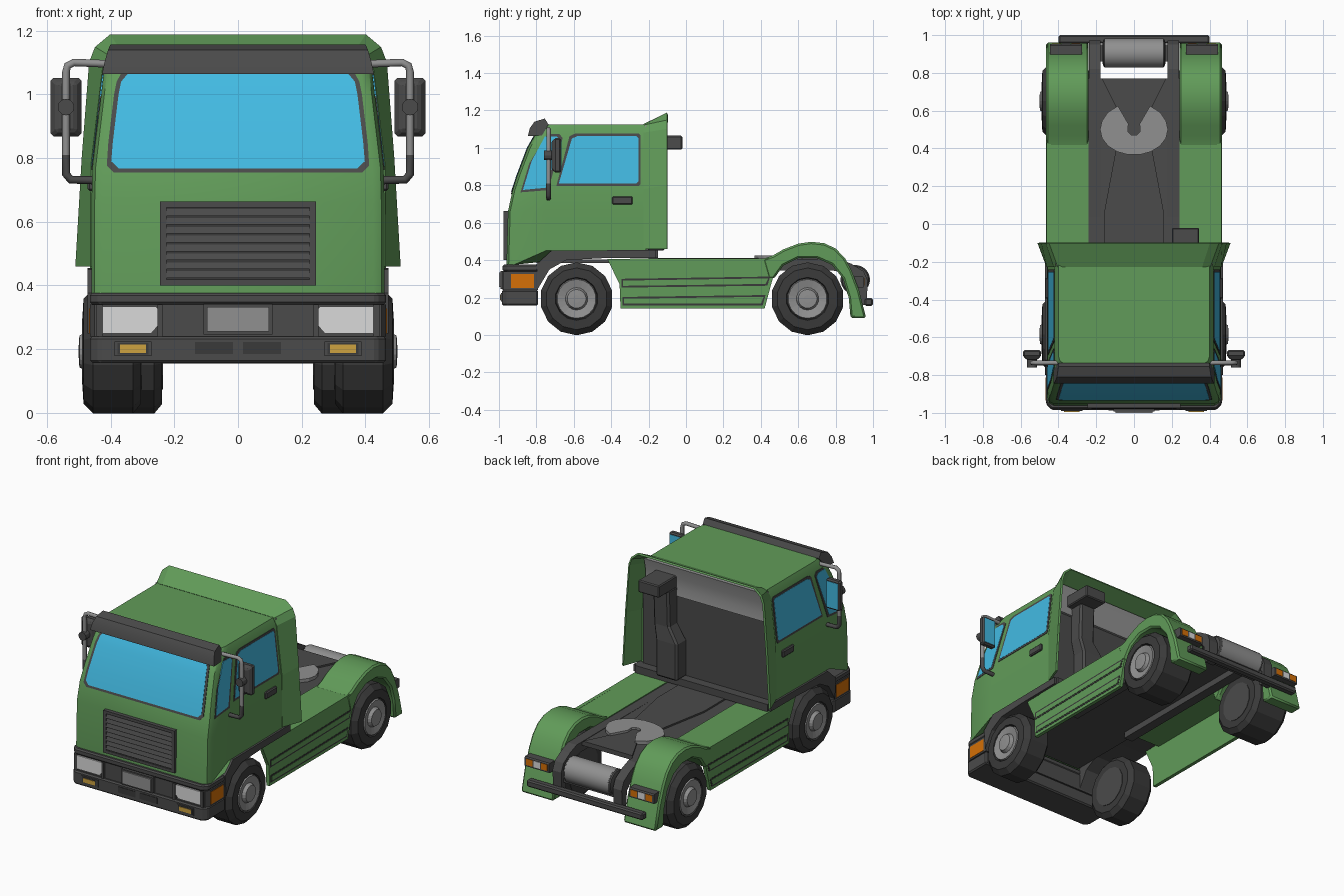
import bpy, bmesh, math

if "Cube" in bpy.data.objects:
    bpy.data.objects.remove(bpy.data.objects["Cube"])

def material(name, r, g, b):
    m = bpy.data.materials.new(name)
    m.diffuse_color = (r, g, b, 1)
    m.use_nodes = True
    m.node_tree.nodes["Principled BSDF"].inputs["Base Color"].default_value = m.diffuse_color
    return m

GREEN = material("green paint", 0.12, 0.33, 0.10)
DARK = material("dark grey plastic", 0.069, 0.069, 0.069)
TYRE = material("black rubber", 0.042, 0.042, 0.042)
METAL = material("grey metal", 0.28, 0.28, 0.28)
GLASS = material("blue glass", 0.055, 0.49, 0.76)
WHITE = material("lamp white", 0.70, 0.70, 0.70)
YELLOW = material("fog yellow", 0.61, 0.36, 0.05)
ORANGE = material("signal orange", 0.66, 0.16, 0.002)

def build(name, verts, faces, mat, mirror=False, bevel=0, smooth=False):
    me = bpy.data.meshes.new(name)
    me.from_pydata(verts, [], faces)
    bm = bmesh.new()
    bm.from_mesh(me)
    bmesh.ops.recalc_face_normals(bm, faces=bm.faces)
    bm.to_mesh(me)
    bm.free()
    me.materials.append(mat)
    ob = bpy.data.objects.new(name, me)
    bpy.context.collection.objects.link(ob)
    if smooth:
        bpy.context.view_layer.objects.active = ob
        ob.select_set(True)
        bpy.ops.object.shade_smooth_by_angle(angle=math.radians(35))
        ob.select_set(False)
    if bevel:
        mod = ob.modifiers.new("bevel", 'BEVEL')
        mod.width, mod.segments, mod.limit_method = bevel, 1, 'ANGLE'
        mod.angle_limit = math.radians(40)
    if mirror:
        ob.modifiers.new("mirror", 'MIRROR').use_mirror_merge = False
    return ob

def loft(name, rings, mat, caps=True, closed=True, **kw):
    n = len(rings[0])
    verts = [v for r in rings for v in r]
    faces = [(i*n+j, i*n+(j+1) % n, (i+1)*n+(j+1) % n, (i+1)*n+j)
             for i in range(len(rings)-1) for j in range(n if closed else n-1)]
    if caps:
        faces += [tuple(range(n)), tuple(range((len(rings)-1)*n, len(rings)*n))]
    return build(name, verts, faces, mat, **kw)

def prism(name, pts, axis, a, b, mat, **kw):
    put = {'x': lambda p, t: (t, p[0], p[1]), 'y': lambda p, t: (p[0], t, p[1]),
           'z': lambda p, t: (p[0], p[1], t)}[axis]
    return loft(name, [[put(p, t) for p in pts] for t in (a, b)], mat, **kw)

def rect(x0, x1, y0, y1, z):
    return [(x0, y0, z), (x1, y0, z), (x1, y1, z), (x0, y1, z)]

def box(name, x, y, z, mat, **kw):
    return loft(name, [rect(*x, *y, z[0]), rect(*x, *y, z[1])], mat, **kw)

def lathe_x(name, prof, cy, cz, n, mat, **kw):
    rings = [[(x, cy+r*math.cos(2*math.pi*(k+.5)/n), cz+r*math.sin(2*math.pi*(k+.5)/n))
              for k in range(n)] for x, r in prof]
    return loft(name, rings, mat, **kw)

def tube(name, pts, r, mat):
    cu = bpy.data.curves.new(name, 'CURVE')
    cu.dimensions, cu.bevel_depth, cu.bevel_resolution, cu.use_fill_caps = '3D', r, 2, True
    sp = cu.splines.new('POLY')
    sp.points.add(len(pts)-1)
    for p, c in zip(sp.points, pts):
        p.co = (*c, 1)
    tmp = bpy.data.objects.new(name + " path", cu)
    me = bpy.data.meshes.new_from_object(tmp)
    bpy.data.objects.remove(tmp)
    me.materials.clear()
    me.materials.append(mat)
    ob = bpy.data.objects.new(name, me)
    bpy.context.collection.objects.link(ob)
    ob.modifiers.new("mirror", 'MIRROR').use_mirror_merge = False

# Cab shell: levels of height, front y and half width
LEVELS = [(.375, -.96, .46), (.66, -.952, .46), (.77, -.928, .457), (.85, -.902, .4475),
          (1.0, -.845, .4295), (1.08, -.80, .42), (1.125, -.74, .40)]

def level(z, k):
    for a, b in zip(LEVELS, LEVELS[1:]):
        if z <= b[0]:
            return a[k] + (b[k]-a[k]) * (z-a[0]) / (b[0]-a[0])
    return LEVELS[-1][k]

rings = []
for z, yf, xs in LEVELS:
    half = [(xs-.035, yf, z), (xs-.01, yf+.012, z), (xs, yf+.04, z)]
    half += [(xs, max(-.75, yf+.08), max(z, .45)), (xs, -.215, max(z, .45))]
    rings.append(half + [(-x, y, q) for x, y, q in reversed(half)])
loft("cab", rings, GREEN, smooth=True)

# Flared air deflector behind the cab
front = [(.458, .46), (.456, .78), (.42, 1.08), (.40, 1.118), (.36, 1.122)]
back = [(.505, .46), (.485, .80), (.462, 1.10), (.445, 1.145), (.40, 1.183)]
both = lambda pts, y: [(x, y, z) for x, z in pts] + [(-x, y, z) for x, z in reversed(pts)]
flare = loft("rear_deflector", [both(front, -.225), both(back, -.10)], GREEN, caps=False, closed=False)
mod = flare.modifiers.new("thickness", 'SOLIDIFY')
mod.thickness, mod.offset = .012, 0

# Cab back wall, curved upper panel and sill
box("back_wall", (-.44, .44), (-.22, -.205), (.45, .95), DARK)
prism("upper_back_panel", [(-.22, .94), (-.19, .94), (-.197, .99), (-.194, 1.05), (-.18, 1.12), (-.22, 1.12)],
      'x', -.415, .415, METAL, smooth=True)
box("cab_sill", (-.455, .455), (-.72, -.15), (.41, .455), DARK)

# Windscreen and its frame, following the curved front
def windscreen(name, grow, off, mat):
    rows = [(.768, .375), (.79, .398), (.85, .393), (1.0, .375), (1.04, .367), (1.066, .345)]
    rows = [(z + (grow if z > .9 else -grow) * (z < .8 or z > 1.05), x + grow) for z, x in rows]
    rs = [[(-x, level(z, 1)-off, z), (x, level(z, 1)-off, z),
           (x, level(z, 1)+.01, z), (-x, level(z, 1)+.01, z)] for z, x in rows]
    loft(name, rs, mat, smooth=True)
windscreen("windscreen_frame", .014, .004, DARK)
windscreen("windscreen", 0, .006, GLASS)

# Side windows with frames, lying on the leaning cab sides
def side_window(name, pts, mat, off, grow=0):
    cy, cz = sum(p[0] for p in pts)/len(pts), sum(p[1] for p in pts)/len(pts)
    pts = [(y + math.copysign(grow, y-cy), z + math.copysign(grow, z-cz)) for y, z in pts]
    loft(name, [[(level(z, 2)+o, y, z) for y, z in pts] for o in (-.012, off)], mat, mirror=True)
quarter = [(-.872, .775), (-.75, .787), (-.672, 1.04), (-.69, 1.06), (-.755, 1.06), (-.825, .93)]
door = [(-.68, .81), (-.265, .81), (-.255, .82), (-.255, 1.053), (-.265, 1.063), (-.58, 1.063), (-.61, 1.05)]
for name, pts in (("quarter_window", quarter), ("door_window", door)):
    side_window(name + "_frame", pts, DARK, .003, .013)
    side_window(name, pts, GLASS, .0042)
box("door_handle", (.45, .472), (-.395, -.285), (.697, .74), DARK, mirror=True, bevel=.006)

# Sun visor
loft("sun_visor", [[(x*s, y, z) for x, y, z in ((.427, -.845, 1.064), (.418, -.835, 1.105), (.408, -.81, 1.14),
     (.40, -.755, 1.157), (.40, -.735, 1.125), (.425, -.77, 1.066))] for s in (-1, 1)], DARK, smooth=True)

# Grille with slats
box("grille_back", (-.235, .235), (-.968, -.94), (.41, .65), TYRE)
for z in (.40, .645):
    box("grille_rail", (-.245, .245), (-.975, -.94), (z, z+.018), DARK)
box("grille_side", (.225, .245), (-.975, -.94), (.40, .663), DARK, mirror=True)
for i in range(8):
    z = .424 + i*.0278
    prism("grille_slat", [(-.95, z), (-.977, z), (-.968, z+.021), (-.95, z+.021)], 'x', -.226, .226, DARK)

# Bumper in three bands
for name, z0, z1, yf, c in (("bumper_lower", .157, .24, -.985, .435), ("bumper_middle", .24, .34, -.968, .45),
                            ("bumper_upper", .34, .377, -.98, .435)):
    prism(name, [(-.465, -.79), (-.465, yf+.03), (-c, yf), (c, yf), (.465, yf+.03), (.465, -.79)], 'z', z0, z1, DARK,
          bevel=0 if "middle" in name else .008)
prism("front_wheel_arch", [(-.80, .377), (-.72, .45), (-.16, .455), (-.16, .412), (-.45, .41),
                           (-.64, .40), (-.73, .35), (-.79, .25)], 'x', .25, .472, DARK, mirror=True)
prism("headlight", [(.253, .272), (.272, .25), (.424, .25), (.424, .334), (.258, .334), (.253, .328)],
      'y', -.976, -.955, WHITE, mirror=True)
box("headlight_bezel", (.237, .253), (-.982, -.955), (.24, .34), DARK, mirror=True)
box("headlight_outer_bezel", (.424, .445), (-.978, -.955), (.24, .34), DARK, mirror=True)
box("side_indicator", (.455, .4675), (-.935, -.812), (.25, .327), ORANGE, mirror=True)
box("fog_light_frame", (.272, .387), (-.99, -.97), (.178, .224), DARK, mirror=True)
box("fog_light_recess", (.281, .379), (-.991, -.97), (.183, .219), TYRE, mirror=True)
box("fog_light", (.289, .371), (-.994, -.97), (.188, .214), YELLOW, mirror=True)
box("bumper_vent", (.015, .135), (-.988, -.97), (.185, .222), TYRE, mirror=True)
box("plate_holder", (-.108, .108), (-.992, -.95), (.246, .342), DARK)
box("front_plate", (-.098, .098), (-1.0, -.98), (.255, .333), METAL)

# Mirrors on tubular brackets
Y = -.735
tube("mirror_bracket_upper", [(.39, Y, 1.095), (.515, Y, 1.1), (.535, Y, 1.09), (.54, Y, 1.07), (.54, Y, .81)], .012, METAL)
tube("mirror_bracket_lower", [(.54, Y, .81), (.54, Y, .75), (.525, Y, .732), (.44, Y, .73)], .013, DARK)
loft("mirror_housing", [[(x, y, z) for x, z in ((.54-w, .96-h), (.54+w, .96-h), (.54+w, .96+h), (.54-w, .96+h))]
     for y, w, h in ((-.72, .030, .075), (-.697, .048, .092), (-.668, .048, .092))], DARK, mirror=True, bevel=.008)
box("mirror_glass", (.50, .58), (-.68, -.666), (.88, 1.04), GLASS, mirror=True)
prism("mirror_clamp", [(.54+.026*math.cos(k*math.pi/6), .96+.026*math.sin(k*math.pi/6)) for k in range(12)],
      'y', -.76, -.71, DARK, mirror=True)

# Air intake stack behind the cab
loft("intake_stack", [rect(.14, .29, -.21, -.11, .45), rect(.14, .29, -.21, -.11, .68), rect(.20, .31, -.21, -.12, .77),
                      rect(.20, .31, -.21, -.11, 1.0)], DARK, bevel=.012)
box("intake_head", (.20, .345), (-.20, -.02), (.99, 1.065), DARK, bevel=.006)

# Chassis: floor, centre spine, rear rails, crossbar
box("floor", (-.245, .245), (-.80, .77), (.384, .402), DARK)
spine = [(.16, -.2), (.16, .05), (.085, .45), (.085, .60), (.17, .77)]
prism("spine", spine + [(-x, y) for x, y in reversed(spine)], 'z', .39, .412, DARK)
prism("frame_rail", [(-.30, .40), (.55, .405), (.82, .405), (.885, .38), (.95, .34), (.972, .29), (.965, .16), (.93, .16),
                     (.92, .27), (.86, .33), (.78, .345), (-.30, .345)], 'x', .178, .238, DARK, mirror=True)
box("rear_crossbar", (-.40, .40), (.955, 1.0), (.155, .197), DARK, bevel=.008)

# Air tank between the rails, with dark ends and cradle
lathe_x("air_tank", [(-.155, .078), (.155, .078)], .905, .295, 24, METAL, smooth=True)
lathe_x("air_tank_cap", [(.15, .0785), (.162, .07), (.168, .05)], .905, .295, 24, DARK, mirror=True, smooth=True)
box("tank_mount", (-.19, .19), (.86, .95), (.222, .245), DARK)

# Coupling plate with a rear slot
arc = [(.18*math.cos(math.radians(a)), .50+.135*math.sin(math.radians(a))) for a in range(20, -201, -20)]
prism("coupling_plate", [(.03, .53), (.085, .625), (.14, .59)] + arc + [(-.14, .59), (-.085, .625), (-.03, .53),
      (-.032, .49), (-.015, .472), (.015, .472), (.032, .49)], 'z', .405, .425, METAL)

# Side skirts with framed grooves
prism("side_skirt", [(-.42, .405), (.44, .41), (.48, .36), (.455, .27), (.42, .14), (-.35, .14), (-.355, .27)],
      'x', .44, .462, GREEN, mirror=True)
box("skirt_top", (.24, .462), (-.30, .46), (.386, .408), GREEN, mirror=True)
def grow(pts, d):
    cz = sum(p[1] for p in pts)/4
    return [(y + (d if y > .05 else -d), z + (d if z > cz else -d)) for y, z in pts]
for pts in ([(-.345, .253), (.435, .263), (.45, .312), (-.345, .30)], [(-.34, .158), (.41, .158), (.425, .213), (-.34, .203)]):
    prism("skirt_groove", pts, 'x', .45, .4635, TYRE, mirror=True)
    prism("skirt_panel", grow(pts, -.0095), 'x', .45, .465, GREEN, mirror=True)

# Rear mudguards
prism("rear_mudguard", [(.41, .405), (.465, .425), (.52, .457), (.60, .488), (.67, .498), (.74, .49), (.80, .462),
      (.85, .41), (.885, .345), (.925, .24), (.963, .09), (.88, .09), (.87, .20), (.84, .30), (.78, .375), (.70, .41),
      (.60, .41), (.52, .37), (.47, .30), (.44, .30)], 'x', .24, .465, GREEN, mirror=True, bevel=.01, smooth=True)

# Rear lamps facing back in a dark housing
prism("rear_lamp_box", [(.88, .312), (.945, .312), (.952, .305), (.952, .255), (.90, .25)], 'x', .275, .445, DARK, mirror=True)
for i, m in enumerate((ORANGE, WHITE, ORANGE)):
    x = .287 + i*.051
    box("rear_lamp", (x, x+.044), (.94, .9545), (.264, .303), m, mirror=True)

# Wheels
for name, y, xi in (("front", -.585, .305), ("rear", .65, .238)):
    lathe_x(name + "_tyre", [(xi, .11), (xi, .165), (xi+.025, .195), (.455, .195), (.485, .165), (.488, .115), (.465, .108)],
            y, .193, 14, TYRE, mirror=True)
    lathe_x(name + "_inner_hub", [(xi-.003, .12), (xi+.02, .12)], y, .193, 14, DARK, mirror=True)
    lathe_x(name + "_rim", [(.46, .112), (.489, .104), (.478, .06), (.498, .05), (.50, .02)],
            y, .193, 18, METAL, mirror=True)
